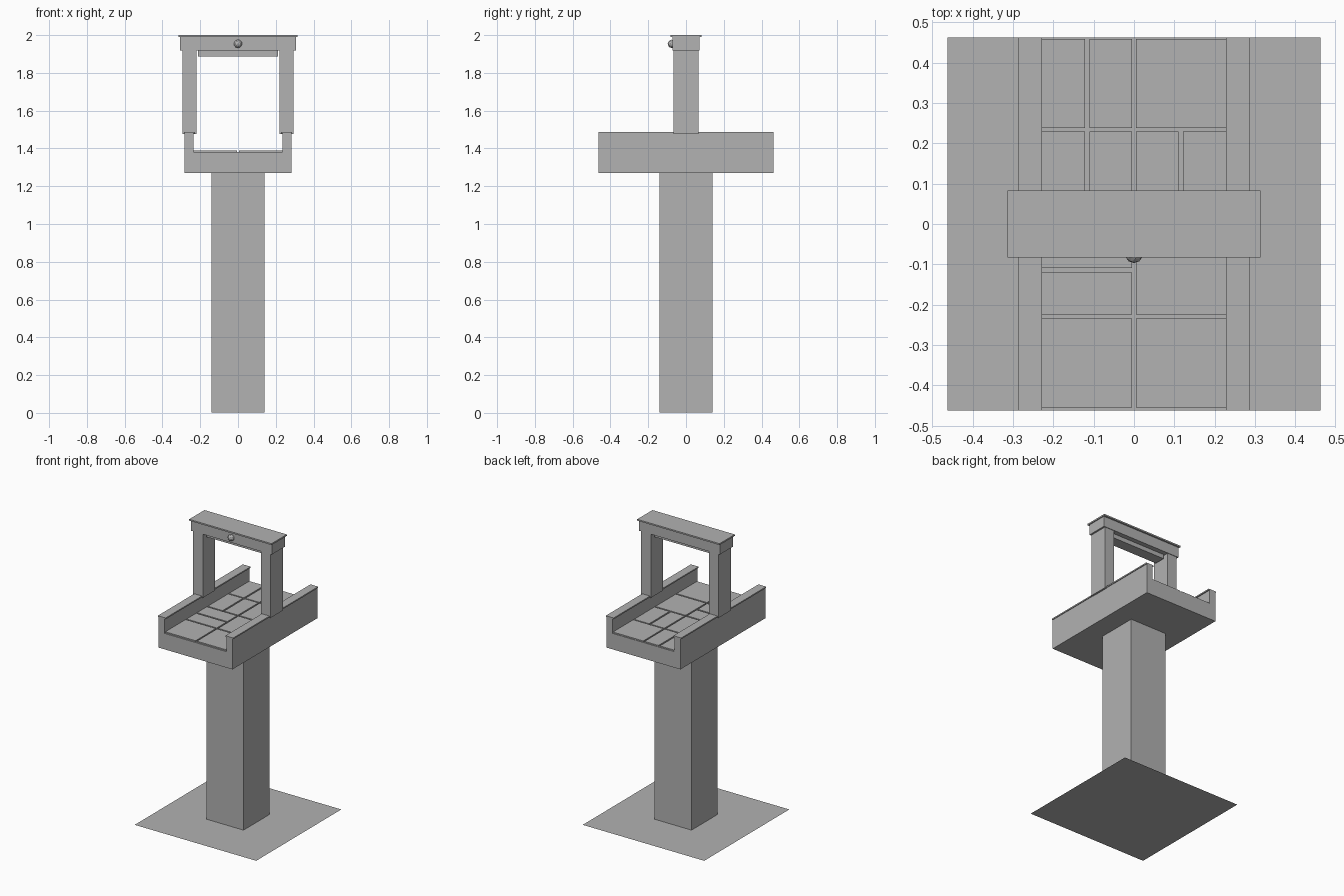
import bpy

cube = bpy.data.objects.get("Cube")
if cube:
    bpy.data.objects.remove(cube, do_unlink=True)

stone = bpy.data.materials.new("grey stone")
stone.use_nodes = True
grey = (0.445, 0.445, 0.445, 1)
stone.diffuse_color = grey
stone.node_tree.nodes["Principled BSDF"].inputs["Base Color"].default_value = grey


def box(name, x, y, z):
    """Box from (min, max) ranges along each axis."""
    mid = [(a + b) / 2 for a, b in (x, y, z)]
    bpy.ops.mesh.primitive_cube_add(size=1, location=mid)
    ob = bpy.context.object
    ob.name = name
    for v in ob.data.vertices:
        for i, (a, b) in enumerate((x, y, z)):
            v.co[i] *= b - a
    ob.data.materials.append(stone)
    return ob


def centred(half):
    return (-half, half)


L = 0.463  # half length of deck and ground

# Flat ground sheet and support pillar
bpy.ops.mesh.primitive_plane_add(size=2 * L)
ground = bpy.context.object
ground.name = "ground_sheet"
ground.data.materials.append(stone)
box("pillar", centred(0.141), centred(0.141), (0.002, 1.275))

# Bridge deck with a parapet, coping and gate post on each side
box("deck", centred(0.282), centred(L), (1.27, 1.38))
for side, s in (("left", 1), ("right", -1)):
    def span(a, b):
        return tuple(sorted((s * a, s * b)))
    box(side + "_parapet", span(0.235, 0.282), centred(L), (1.38, 1.48))
    box(side + "_coping", span(0.228, 0.287), centred(L), (1.479, 1.488))
    box(side + "_post", span(0.221, 0.295), centred(0.067), (1.477, 1.92))

# Paving slabs: rows of (y range, x ranges)
full_left, full_right = (-0.235, -0.005), (0.005, 0.235)
split_left = [(-0.235, -0.122), (-0.111, -0.005)]
split_right = [(0.005, 0.11), (0.121, 0.235)]
rows = [
    ((-0.455, -0.234), [full_left, full_right]),
    ((-0.224, -0.12), [full_left]),
    ((-0.109, -0.003), [full_left]),
    ((-0.224, -0.003), [full_right]),
    ((0.007, 0.229), split_left + split_right),
    ((0.238, 0.459), split_left + [full_right]),
]
for y, spans in rows:
    for x in spans:
        box("paving_slab", x, y, (1.379, 1.388))

# Gate top: under-beam, lintel and cap
box("under_beam", centred(0.212), centred(0.038), (1.888, 1.925))
box("lintel", centred(0.307), centred(0.071), (1.918, 1.991))
box("lintel_cap", centred(0.314), centred(0.083), (1.99, 2.0))

# Round boss on the front of the lintel
bpy.ops.mesh.primitive_ico_sphere_add(subdivisions=2, radius=0.022,
                                      location=(0, -0.075, 1.954))
boss = bpy.context.object
boss.name = "lintel_boss"
boss.data.materials.append(stone)
